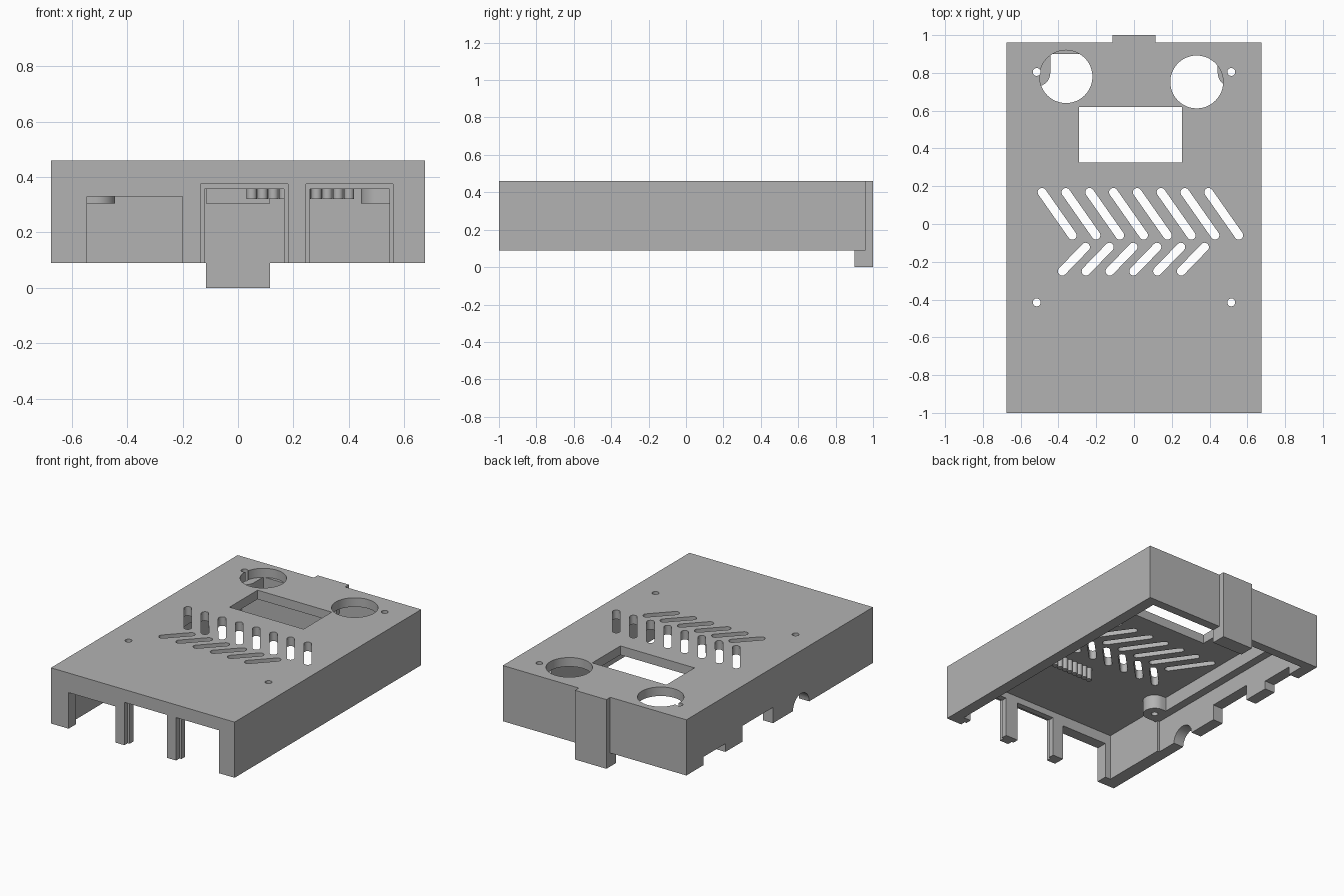
import bpy, math
from mathutils import Vector

if "Cube" in bpy.data.objects:
    bpy.data.objects.remove(bpy.data.objects["Cube"])

grey = bpy.data.materials.new("plain_grey")
grey.diffuse_color = (0.45, 0.45, 0.45, 1)
grey.use_nodes = True
grey.node_tree.nodes["Principled BSDF"].inputs["Base Color"].default_value = grey.diffuse_color


def box(name, x0, x1, y0, y1, z0, z1):
    bpy.ops.mesh.primitive_cube_add(size=1)
    o = bpy.context.object
    o.name = name
    for v in o.data.vertices:
        v.co = Vector(((x0 + x1) / 2 + v.co.x * (x1 - x0),
                       (y0 + y1) / 2 + v.co.y * (y1 - y0),
                       (z0 + z1) / 2 + v.co.z * (z1 - z0)))
    return o


def cyl(name, x, y, r, z0, z1, n=32):
    bpy.ops.mesh.primitive_cylinder_add(vertices=n, radius=r, depth=z1 - z0)
    o = bpy.context.object
    o.name = name
    for v in o.data.vertices:
        v.co += Vector((x, y, (z0 + z1) / 2))
    return o


def prism(name, outline, z0, z1):
    n = len(outline)
    verts = [(x, y, z) for z in (z0, z1) for x, y in outline]
    faces = [tuple(reversed(range(n))), tuple(range(n, 2 * n))]
    faces += [(i, (i + 1) % n, n + (i + 1) % n, n + i) for i in range(n)]
    me = bpy.data.meshes.new(name)
    me.from_pydata(verts, [], faces)
    o = bpy.data.objects.new(name, me)
    bpy.context.collection.objects.link(o)
    return o


def slot(x0, y0, x1, y1, r=0.023):
    # stadium-shaped vent cutter
    a = math.atan2(y1 - y0, x1 - x0)
    pts = []
    for cx, cy, start in ((x1, y1, a - math.pi / 2), (x0, y0, a + math.pi / 2)):
        for i in range(9):
            t = start + math.pi * i / 8
            pts.append((cx + r * math.cos(t), cy + r * math.sin(t)))
    return prism("vent_cutter", pts, 0.36, 0.5)


def apply(op, tool):
    m = case.modifiers.new("b", 'BOOLEAN')
    m.operation, m.solver, m.object = op, 'EXACT', tool
    bpy.context.view_layer.objects.active = case
    bpy.ops.object.modifier_apply(modifier=m.name)
    bpy.data.objects.remove(tool)


def add(o):
    apply('UNION', o)


def cut(o):
    apply('DIFFERENCE', o)


CEIL = 0.40
# open-bottomed shell
case = box("case_cover", -0.675, 0.675, -1, 0.96, 0.09, 0.46)
cut(box("cavity", -0.6, 0.6, -0.925, 0.9, -0.1, CEIL))

# rear clip tab, running down below the wall
add(box("rear_tab", -0.115, 0.115, 0.9, 1.0, 0, 0.46))
add(box("tab_root", -0.115, 0.115, 0.87, 0.93, 0.305, 0.43))

# ledge above the side connectors and thicker wall near the front
add(box("ledge", -0.63, -0.545, -0.41, 0.93, 0.305, 0.43))
add(box("side_pad", -0.63, -0.585, -0.95, -0.47, 0.09, 0.43))

# screw bosses blended into the walls
for s in (-1, 1):
    for y, back in ((0.80, True), (-0.415, False)):
        add(cyl("boss", s * 0.515, y, 0.072, 0.305, 0.43))
        xs = sorted((s * 0.515, s * 0.63))
        add(box("boss_web", xs[0], xs[1], y - 0.072, y + 0.072, 0.305, 0.43))
        if back:
            xs = sorted((s * 0.443, s * 0.63))
            add(box("boss_back", xs[0], xs[1], y, 0.93, 0.305, 0.43))

# row of small pegs under the roof
for i in range(10):
    add(cyl("peg", 0.05 + i * 0.039, -0.375, 0.0185, 0.32, 0.43, 16))

# front port openings, two with a stepped rim
cut(box("port", -0.545, -0.2, -1.1, -0.9, 0, 0.33))
for x0, x1 in ((-0.135, 0.18), (0.245, 0.56)):
    cut(box("port_rim", x0, x1, -1.1, -0.965, 0, 0.375))
    cut(box("port", x0 + 0.014, x1 - 0.014, -1.1, -0.9, 0, 0.357))

# left wall connector notches
cut(box("notch", -0.8, -0.57, 0.55, 0.78, 0, 0.145))
cut(box("notch", -0.8, -0.57, 0.05, 0.37, 0, 0.195))
arch = cyl("arch", 0, 0, 0.085, -0.12, 0.12)
for v in arch.data.vertices:
    x, y, z = v.co
    v.co = (z - 0.68, y - 0.245, 0.09 - x)
cut(arch)

# roof: window, round holes, screw holes
cut(box("window", -0.29, 0.255, 0.325, 0.62, 0.36, 0.5))
for x, y in ((-0.36, 0.78), (0.332, 0.752)):
    cut(cyl("round_hole", x, y, 0.14, CEIL, 0.5, 48))
for x in (-0.515, 0.515):
    for y in (0.805, -0.415):
        cut(cyl("screw_hole", x, y, 0.021, 0.2, 0.5, 20))

# two rows of slanted vents
for i in range(8):
    d = i * 0.126
    cut(slot(-0.487 + d, 0.168, -0.327 + d, -0.06))
for i in range(6):
    d = i * 0.126
    cut(slot(-0.38 + d, -0.25, -0.256 + d, -0.122))

case.data.materials.clear()
case.data.materials.append(grey)
for p in case.data.polygons:
    p.material_index = 0
bpy.ops.object.select_all(action='DESELECT')
case.select_set(True)
bpy.context.view_layer.objects.active = case
bpy.ops.object.shade_smooth_by_angle(angle=math.radians(25))
